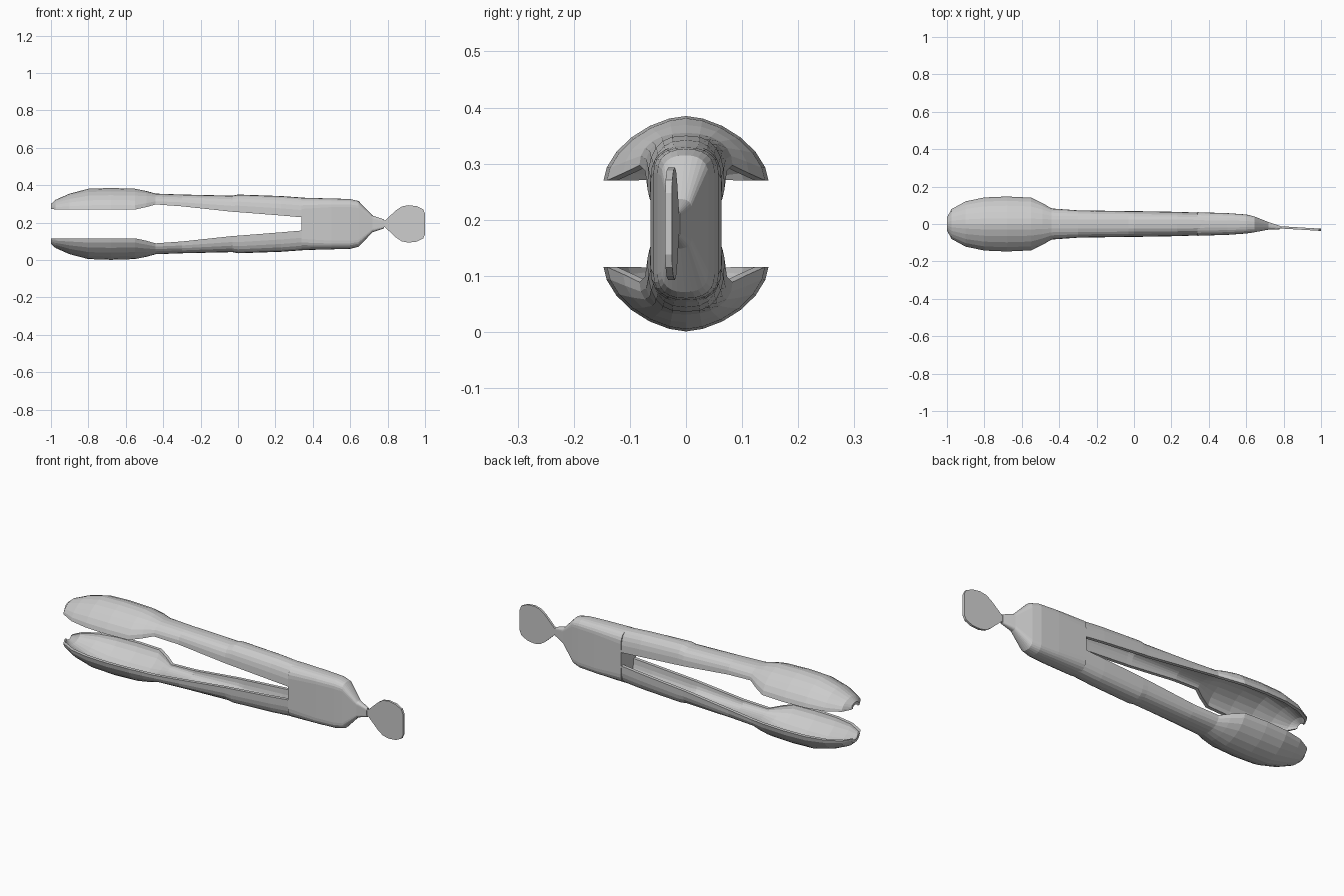
import bpy, bmesh, math

if "Cube" in bpy.data.objects:
    bpy.data.objects.remove(bpy.data.objects["Cube"])

MID = 0.193   # height of the symmetry plane between the two arms
N = 12        # segments across a curved section


def arc(w, rim, top, e):
    """Half superellipse from +y over the top to -y."""
    pts = []
    for i in range(N + 1):
        a = math.pi * i / N
        c, s = math.cos(a), max(math.sin(a), 0.0)
        y = math.copysign(abs(c) ** (2 / e), c) * w
        z = rim + (top - rim) * (0 if s < 1e-6 else s ** (2 / e))
        pts.append((y, z))
    return pts


def finish(name, bm):
    bmesh.ops.recalc_face_normals(bm, faces=bm.faces)
    mesh = bpy.data.meshes.new(name)
    bm.to_mesh(mesh)
    bm.free()
    obj = bpy.data.objects.new(name, mesh)
    obj.location.z = MID
    bpy.context.collection.objects.link(obj)
    return obj


def loft(name, rings):
    """Skin a list of (x, [(y, z), ...]) closed sections and cap both ends."""
    bm = bmesh.new()
    rows = [[bm.verts.new((x, y, z)) for y, z in pts] for x, pts in rings]
    for a, b in zip(rows, rows[1:]):
        n = len(a)
        for i in range(n):
            j = (i + 1) % n
            bm.faces.new((a[i], a[j], b[j], b[i]))
    bm.faces.new(rows[0])
    bm.faces.new(rows[-1])
    return finish(name, bm)


# Arm stations: x, half width, rim z, top z, roof thickness, section exponent
ARM = [
    (-1.00, 0.035, 0.272, 0.300, 0.014, 1.9),
    (-0.975, 0.080, 0.271, 0.322, 0.018, 1.8),
    (-0.90, 0.121, 0.270, 0.355, 0.022, 1.7),
    (-0.80, 0.142, 0.270, 0.381, 0.024, 1.7),
    (-0.68, 0.147, 0.270, 0.385, 0.024, 1.7),
    (-0.55, 0.141, 0.270, 0.381, 0.026, 1.7),
    (-0.49, 0.112, 0.283, 0.369, 0.030, 1.9),
    (-0.44, 0.083, 0.297, 0.355, 0.032, 2.2),
    (-0.30, 0.073, 0.287, 0.350, 0.028, 2.5),
    (-0.03, 0.069, 0.258, 0.344, 0.026, 2.7),
    (0.00, 0.069, 0.256, 0.350, 0.026, 2.7),
    (0.23, 0.065, 0.238, 0.342, 0.026, 2.7),
    (0.37, 0.060, 0.226, 0.332, 0.026, 2.7),
]


# Spoon-ended arms: hollow bowl running into an open channel
def arm(name, sign):
    rings = []
    for x, w, rim, top, t, e in ARM:
        wall = min(0.018, w * 0.4)
        outer = arc(w, rim - MID, top - MID, e)
        inner = arc(w - wall, rim - MID, top - t - MID, e)
        rings.append((x, [(y, z * sign) for y, z in outer + inner[::-1]]))
    return loft(name, rings)


arm("upper_arm", 1)
arm("lower_arm", -1)

# Hinge housing, tapering to the neck: x, centre y, half width, side half height, half height
HOUSING = [
    (0.34, 0.0, 0.063, 0.080, 0.140),
    (0.50, 0.0, 0.058, 0.090, 0.136),
    (0.60, 0.0, 0.051, 0.090, 0.133),
    (0.645, -0.002, 0.042, 0.085, 0.122),
    (0.72, -0.010, 0.020, 0.026, 0.044),
    (0.78, -0.019, 0.009, 0.013, 0.024),
]
rings = []
for x, cy, w, side, half in HOUSING:
    up = arc(w, side, half, 2.4)
    ring = up + [(-y, -z) for y, z in up]
    rings.append((x, [(y + cy, z) for y, z in ring]))
loft("hinge_housing", rings)

# Flat pull tab, thin and slightly slanted towards the front
HALF = [(0.73, 0.032), (0.785, 0.017), (0.845, 0.073), (0.875, 0.093),
        (0.91, 0.100), (0.955, 0.095), (0.99, 0.078), (1.0, 0.055)]
outline = HALF + [(x, -z) for x, z in reversed(HALF)]
bm = bmesh.new()
sides = []
for dy in (-0.006, 0.006):
    sides.append([bm.verts.new((x, -0.016 - 0.06 * (x - 0.75) + dy, z)) for x, z in outline])
front, back = sides
bm.faces.new(front)
bm.faces.new(back[::-1])
for i in range(len(outline)):
    j = (i + 1) % len(outline)
    bm.faces.new((front[i], back[i], back[j], front[j]))
finish("pull_tab", bm)
